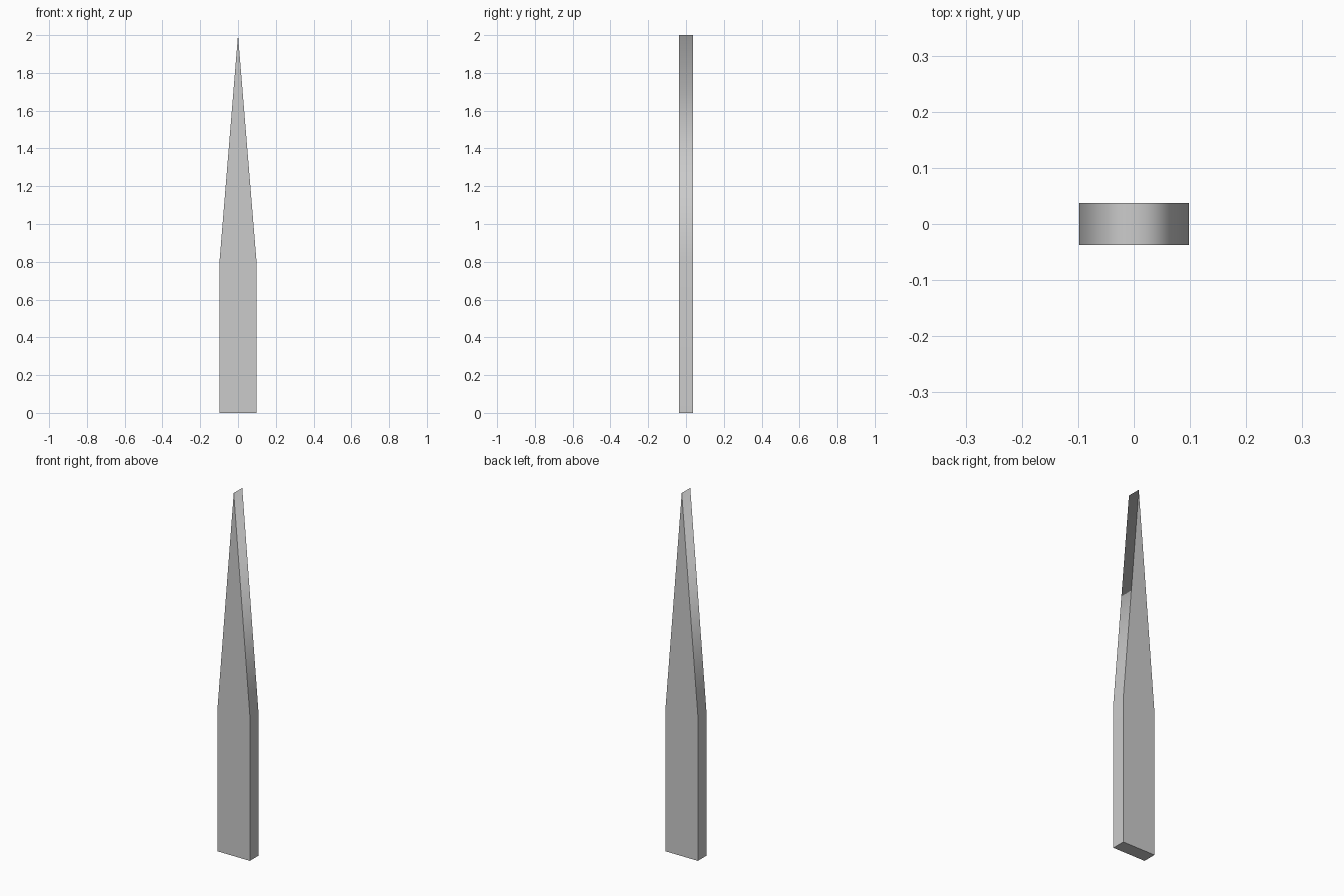
import bpy, bmesh

if "Cube" in bpy.data.objects:
    bpy.data.objects.remove(bpy.data.objects["Cube"])

HALF_WIDTH, HALF_DEPTH, SHOULDER, HEIGHT = 0.098, 0.037, 0.8, 2.0

# Pointed stake outline, seen from the front
outline = [(-HALF_WIDTH, 0), (HALF_WIDTH, 0), (HALF_WIDTH, SHOULDER),
           (0, HEIGHT), (-HALF_WIDTH, SHOULDER)]

bm = bmesh.new()
front = bm.faces.new([bm.verts.new((x, -HALF_DEPTH, z)) for x, z in outline])

# Extrude the outline to the back
result = bmesh.ops.extrude_face_region(bm, geom=[front], use_keep_orig=True)
back = [v for v in result["geom"] if isinstance(v, bmesh.types.BMVert)]
bmesh.ops.translate(bm, verts=back, vec=(0, 2 * HALF_DEPTH, 0))
bmesh.ops.recalc_face_normals(bm, faces=bm.faces)

# Smooth along the narrow sides and over the tip; crisp rims and base
for face in bm.faces:
    face.smooth = True
for edge in bm.edges:
    a, b = (v.co for v in edge.verts)
    runs_front_to_back = abs(a.y - b.y) > HALF_DEPTH
    edge.smooth = runs_front_to_back and a.z > 0.01

mesh = bpy.data.meshes.new("pointed_stake")
bm.to_mesh(mesh)
bm.free()
stake = bpy.data.objects.new("pointed_stake", mesh)
bpy.context.collection.objects.link(stake)
